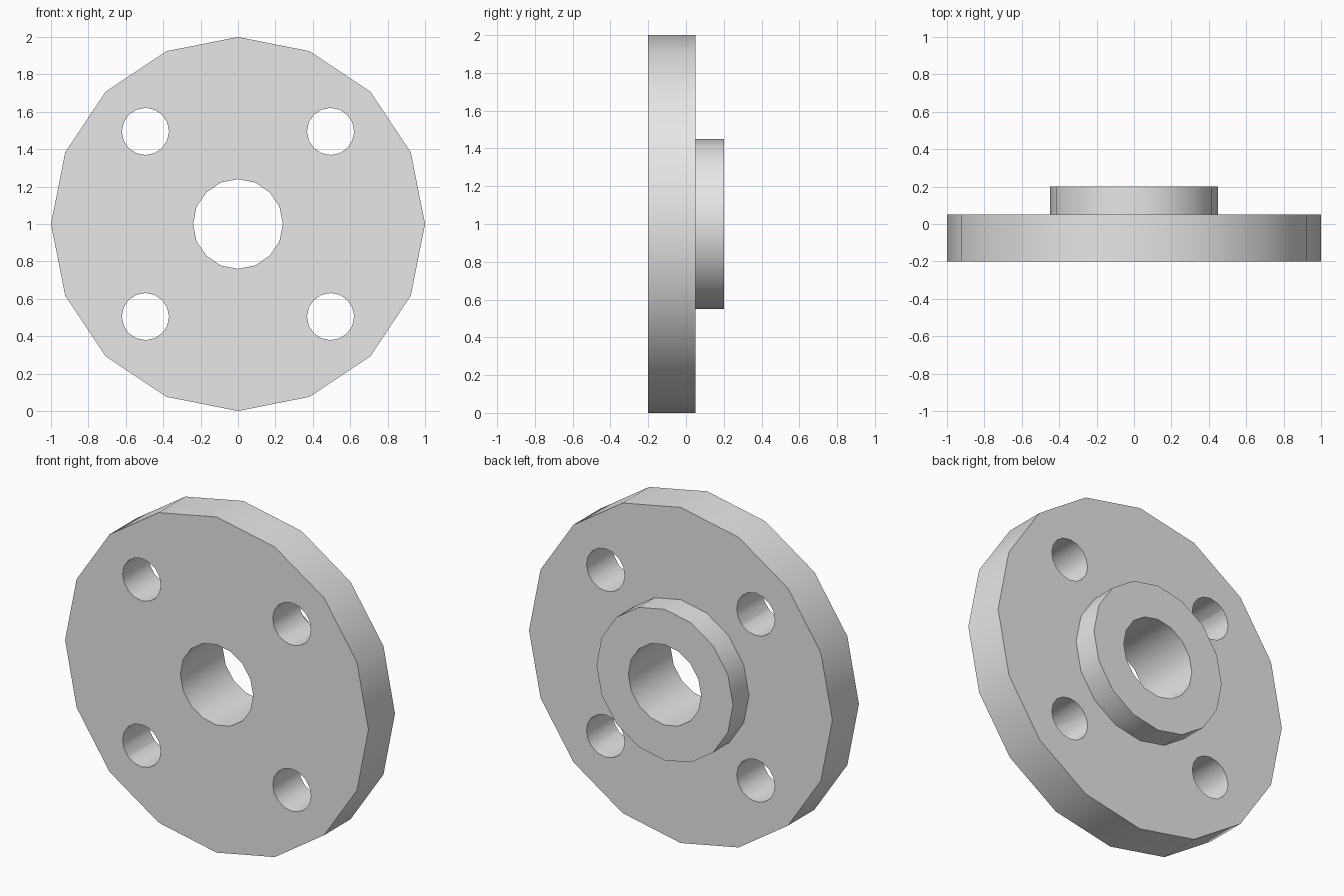
import bpy
import bmesh
from math import pi, radians, sin, cos
from mathutils import Matrix, Vector

cube = bpy.data.objects.get("Cube")
if cube:
    bpy.data.objects.remove(cube, do_unlink=True)

SIDES = 16
CENTRE = Vector((0, 0, 1))

grey = bpy.data.materials.new("plain_grey")
grey.use_nodes = True
grey.diffuse_color = (0.8, 0.8, 0.8, 1)
grey.node_tree.nodes["Principled BSDF"].inputs["Base Color"].default_value = (0.8, 0.8, 0.8, 1)


def add_object(name, bm):
    bmesh.ops.recalc_face_normals(bm, faces=bm.faces)
    mesh = bpy.data.meshes.new(name)
    bm.to_mesh(mesh)
    bm.free()
    mesh.materials.append(grey)
    obj = bpy.data.objects.new(name, mesh)
    bpy.context.collection.objects.link(obj)
    return obj


# Flange disc, raised hub and bore: one closed profile (radius, depth) turned about y
profile = [(0.24, -0.2), (1, -0.2), (1, 0.05), (0.45, 0.05), (0.45, 0.2), (0.24, 0.2)]
bm = bmesh.new()
verts = [bm.verts.new(CENTRE + Vector((r, y, 0))) for r, y in profile]
edges = [bm.edges.new((v, verts[i - 1])) for i, v in enumerate(verts)]
bmesh.ops.spin(bm, geom=verts + edges, cent=CENTRE, axis=(0, 1, 0),
               angle=2 * pi, steps=SIDES)
bmesh.ops.remove_doubles(bm, verts=bm.verts, dist=0.0001)
flange = add_object("flange", bm)

# Four bolt hole cutters on a circle around the bore
bm = bmesh.new()
for i in range(4):
    a = pi / 4 + i * pi / 2
    place = Matrix.Translation(CENTRE + Vector((cos(a), 0, sin(a))) * 0.7)
    bmesh.ops.create_cone(bm, cap_ends=True, segments=SIDES, radius1=0.126,
                          radius2=0.126, depth=1,
                          matrix=place @ Matrix.Rotation(pi / 2, 4, "X"))
cutter = add_object("bolt_hole_cutter", bm)
cutter.hide_render = True

# Cut the bolt holes, then drop the cutter
cut = flange.modifiers.new("bolt_holes", "BOOLEAN")
cut.operation = "DIFFERENCE"
cut.solver = "EXACT"
cut.object = cutter
bpy.ops.object.select_all(action="DESELECT")
bpy.context.view_layer.objects.active = flange
flange.select_set(True)
bpy.ops.object.modifier_apply(modifier=cut.name)
bpy.data.objects.remove(cutter, do_unlink=True)

# Smooth walls, crisp rims
bpy.ops.object.shade_smooth_by_angle(angle=radians(30))
